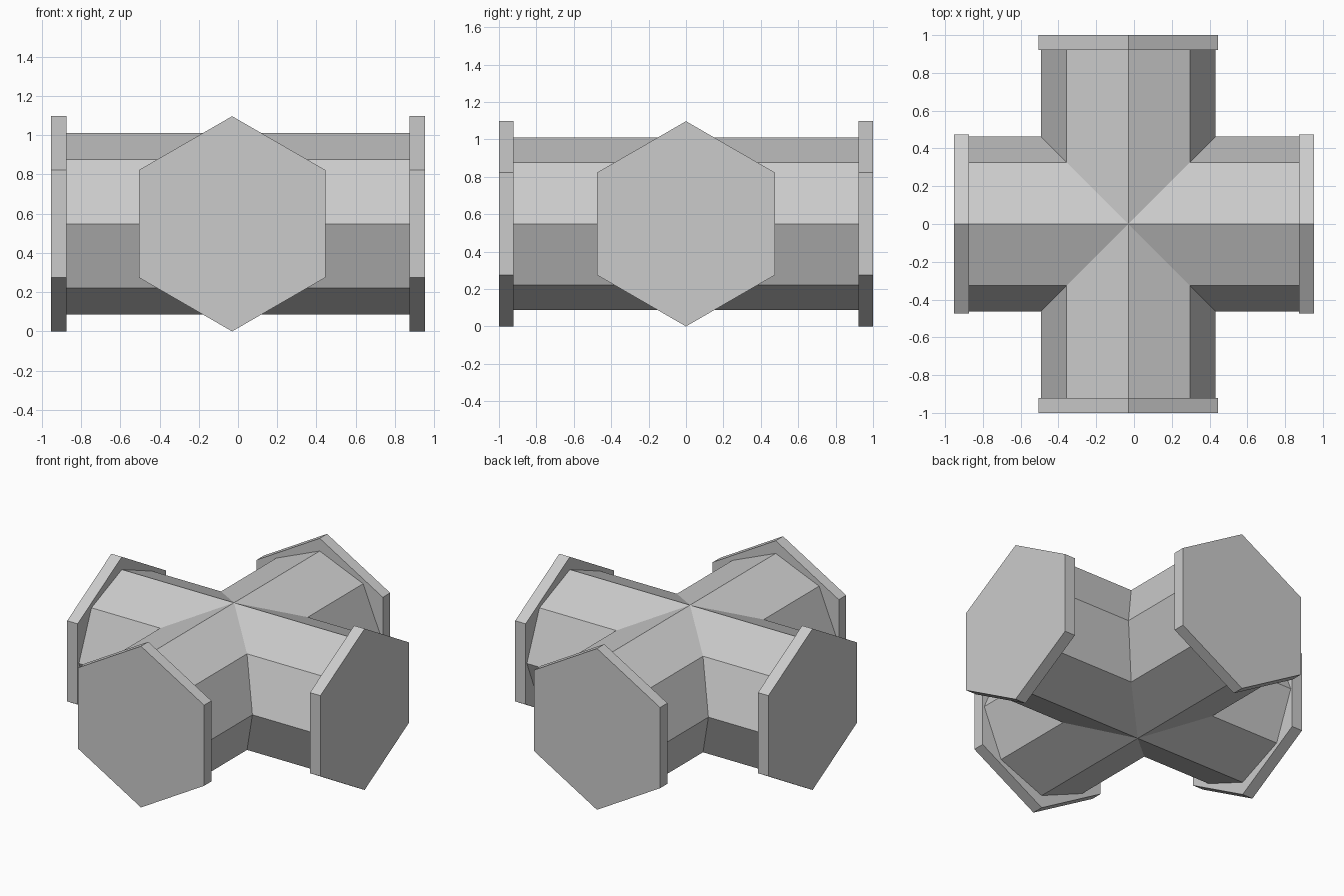
import bpy, bmesh
from math import sin, cos, pi
from mathutils import Matrix, Vector

if "Cube" in bpy.data.objects:
    bpy.data.objects.remove(bpy.data.objects["Cube"])

CX, CZ = -0.03, 0.5485          # centre of the crossing
PIPE_R, PLATE_R, PLATE_T = 0.462, 0.5485, 0.079
# (angle about z, distance from crossing to outer plate face)
ARMS = [(0, 0.953 - CX), (pi / 2, 1.0), (pi, 0.953 + CX), (3 * pi / 2, 1.0)]
NAMES = ["right", "back", "left", "front"]


def ring(r, n):
    return [(r * sin(2 * pi * i / n), r * cos(2 * pi * i / n)) for i in range(n)]


def finish(bm, name):
    bmesh.ops.remove_doubles(bm, verts=bm.verts[:], dist=1e-4)
    bmesh.ops.recalc_face_normals(bm, faces=bm.faces[:])
    me = bpy.data.meshes.new(name)
    bm.to_mesh(me)
    bm.free()
    bpy.context.collection.objects.link(bpy.data.objects.new(name, me))


def tube(bm, a, b):
    n = len(a)
    for i in range(n):
        j = (i + 1) % n
        bm.faces.new((a[i], a[j], b[j], b[i]))


# Crossed octagonal pipes, mitred where the four arms meet
bm = bmesh.new()
for ang, length in ARMS:
    m = Matrix.Translation((CX, 0, CZ)) @ Matrix.Rotation(ang, 4, 'Z')
    prof = ring(PIPE_R, 8)
    inner = [bm.verts.new(m @ Vector((abs(s), s, z))) for s, z in prof]
    outer = [bm.verts.new(m @ Vector((length - PLATE_T, s, z))) for s, z in prof]
    tube(bm, inner, outer)
    bm.faces.new(outer)
finish(bm, "cross_pipe")

# Hexagonal end plates
for (ang, length), side in zip(ARMS, NAMES):
    bm = bmesh.new()
    m = Matrix.Translation((CX, 0, CZ)) @ Matrix.Rotation(ang, 4, 'Z')
    a, b = [[bm.verts.new(m @ Vector((x, s, z))) for s, z in ring(PLATE_R, 6)]
            for x in (length - PLATE_T, length)]
    tube(bm, a, b)
    bm.faces.new(a)
    bm.faces.new(b)
    finish(bm, "end_plate_" + side)
